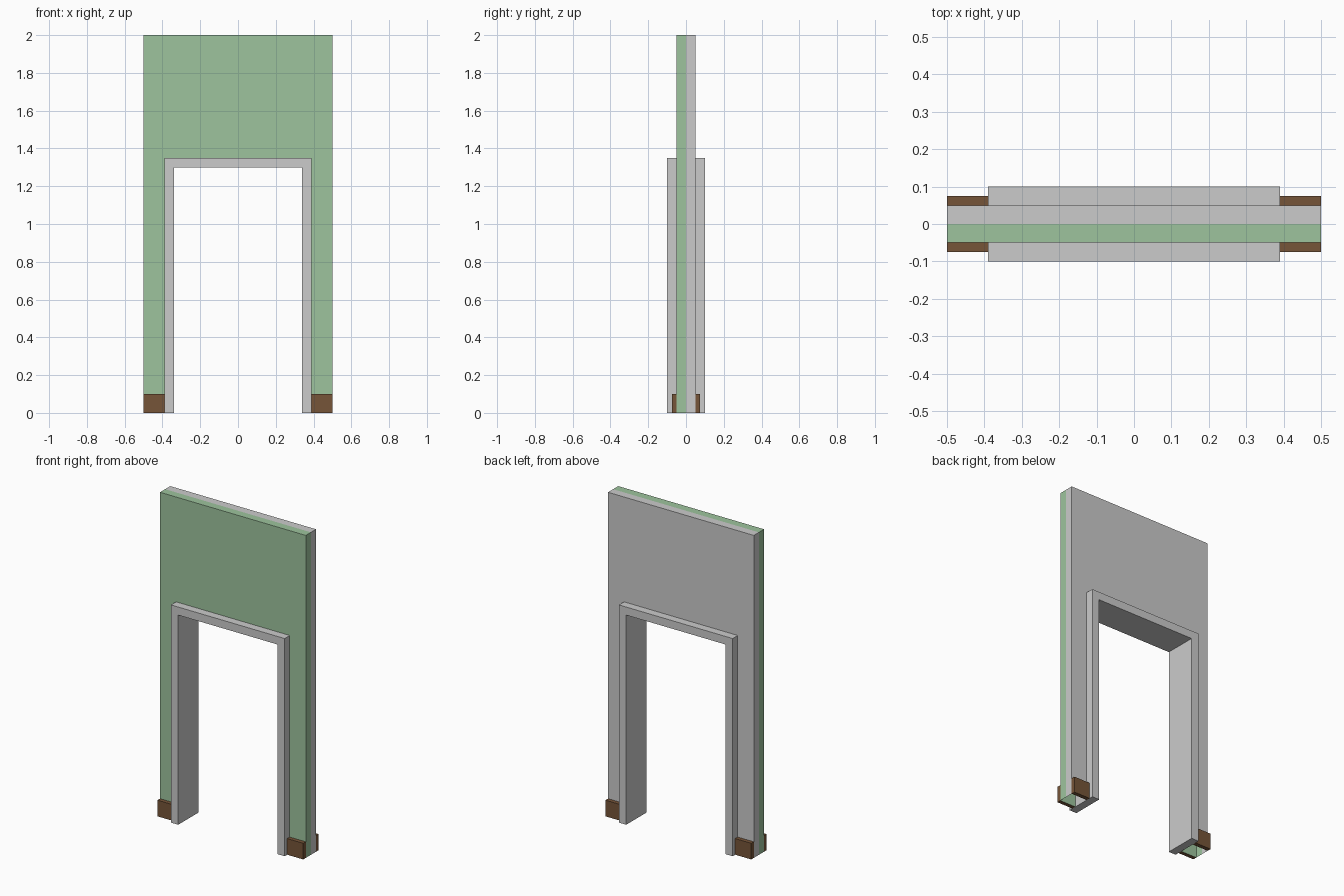
import bpy, bmesh

if "Cube" in bpy.data.objects:
    bpy.data.objects.remove(bpy.data.objects["Cube"])

W, H, T = 0.5, 2.0, 0.05           # wall half width, height, half thickness
OX, OZ = 0.39, 1.35                # opening in the wall (outer edge of frame)
IX, IZ, FD = 0.34, 1.30, 0.10      # clear opening and frame half depth


def material(name, rgb):
    m = bpy.data.materials.new(name)
    m.diffuse_color = (*rgb, 1)
    m.use_nodes = True
    m.node_tree.nodes["Principled BSDF"].inputs["Base Color"].default_value = m.diffuse_color
    return m


def finish(bm, name, mat=None):
    me = bpy.data.meshes.new(name)
    bm.to_mesh(me)
    bm.free()
    ob = bpy.data.objects.new(name, me)
    bpy.context.collection.objects.link(ob)
    if mat:
        me.materials.append(mat)
    return ob


def arch(ox, oz, ix, iz):
    """Upside-down U outline; the first three edges are the outer ones."""
    return [(-ox, 0), (-ox, oz), (ox, oz), (ox, 0),
            (ix, 0), (ix, iz), (-ix, iz), (-ix, 0)]


def wall_half(name, y, mat=None):
    # arch-shaped sheet with its sides and top returned to the middle, open below
    bm = bmesh.new()
    outer = [bm.verts.new((x, y, z)) for x, z in arch(W, H, OX, OZ)]
    mid = [bm.verts.new((v.co.x, 0, v.co.z)) for v in outer[:4]]
    faces = [outer] + [[outer[i + 1], outer[i], mid[i], mid[i + 1]] for i in range(3)]
    for f in faces:
        bm.faces.new(f if y < 0 else f[::-1])
    return finish(bm, name, mat)


def door_frame():
    bm = bmesh.new()
    face = bm.faces.new([bm.verts.new((x, -FD, z)) for x, z in arch(OX, OZ, IX, IZ)])
    ext = bmesh.ops.extrude_face_region(bm, geom=[face])
    moved = [g for g in ext["geom"] if isinstance(g, bmesh.types.BMVert)]
    bmesh.ops.translate(bm, verts=moved, vec=(0, 2 * FD, 0))
    bmesh.ops.recalc_face_normals(bm, faces=bm.faces[:])
    return finish(bm, "door_frame")


def box(name, lo, hi, mat):
    bm = bmesh.new()
    bmesh.ops.create_cube(bm, size=1)
    for v in bm.verts:
        v.co = [(a + b) / 2 + c * (b - a) for a, b, c in zip(lo, hi, v.co)]
    return finish(bm, name, mat)


green = material("green_paint", (0.34, 0.55, 0.34))
brown = material("brown_wood", (0.18, 0.09, 0.04))

# Painted front and plain back of the wall
wall_half("wall_front", -T, green)
wall_half("wall_back", T)

# Frame lining the doorway
door_frame()

# Skirting boards on both faces, either side of the door
for sx, side in ((-1, "left"), (1, "right")):
    for sy, face in ((-1, "front"), (1, "back")):
        xs, ys = sorted((sx * OX, sx * W)), sorted((sy * T, sy * 0.075))
        box(f"skirting_{face}_{side}", (xs[0], ys[0], 0), (xs[1], ys[1], 0.1), brown)
